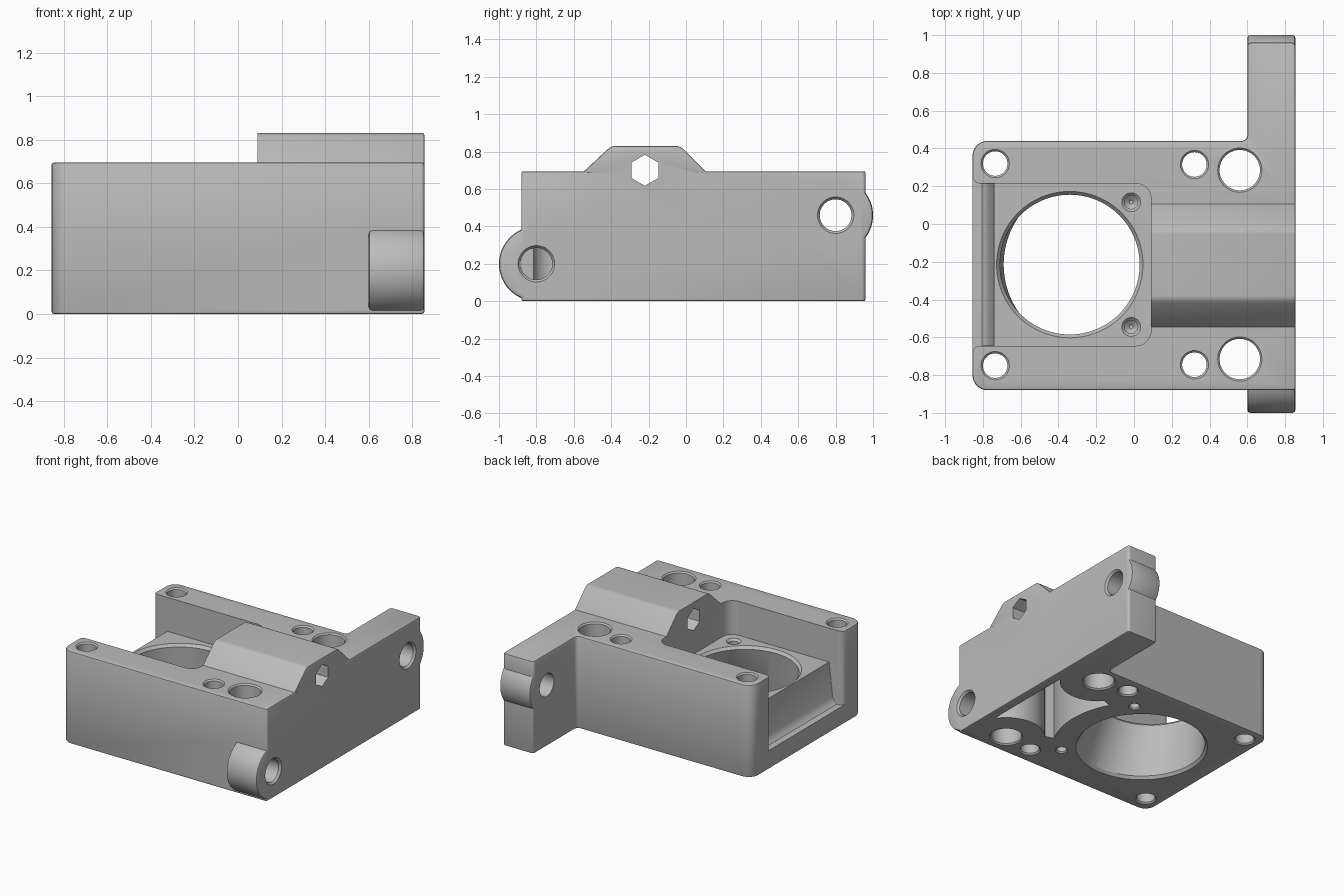
import bpy, bmesh, math
from mathutils import Vector

old = bpy.data.objects.get("Cube")
if old:
    bpy.data.objects.remove(old, do_unlink=True)

grey = bpy.data.materials.new("plain grey")
grey.use_nodes = True
colour = (0.5, 0.5, 0.5, 1)
grey.diffuse_color = colour
grey.node_tree.nodes["Principled BSDF"].inputs["Base Color"].default_value = colour


def rounded(corners, steps=8):
    """Outline from (a, b, radius) corners, each rounded by an arc."""
    out = []
    n = len(corners)
    for i, (a, b, r) in enumerate(corners):
        p = Vector((a, b))
        if r == 0:
            out.append((a, b))
            continue
        u = (Vector(corners[i - 1][:2]) - p).normalized()
        v = (Vector(corners[(i + 1) % n][:2]) - p).normalized()
        half = u.angle(v) / 2
        centre = p + (u + v).normalized() * r / math.sin(half)
        s = p + u * r / math.tan(half) - centre
        e = p + v * r / math.tan(half) - centre
        sweep = s.angle_signed(e)
        for k in range(steps + 1):
            t = -sweep * k / steps
            out.append((centre.x + s.x * math.cos(t) - s.y * math.sin(t),
                        centre.y + s.x * math.sin(t) + s.y * math.cos(t)))
    return out


def circle(a, b, r, n=48, start=0.0):
    return [(a + r * math.cos(start + math.tau * k / n),
             b + r * math.sin(start + math.tau * k / n)) for k in range(n)]


def loft(name, rings, axis="z"):
    """Closed solid through (level, outline) rings stacked along an axis."""
    bm = bmesh.new()
    loops = []
    for level, pts in rings:
        loops.append([bm.verts.new((level, a, b) if axis == "x" else (a, b, level))
                      for a, b in pts])
    n = len(loops[0])
    for lo, hi in zip(loops, loops[1:]):
        for k in range(n):
            j = (k + 1) % n
            bm.faces.new((lo[k], lo[j], hi[j], hi[k]))
    bm.faces.new(loops[0][::-1])
    bm.faces.new(loops[-1])
    bmesh.ops.recalc_face_normals(bm, faces=bm.faces)
    mesh = bpy.data.meshes.new(name)
    bm.to_mesh(mesh)
    bm.free()
    mesh.materials.append(grey)
    ob = bpy.data.objects.new(name, mesh)
    bpy.context.collection.objects.link(ob)
    return ob


def apply(ob, mod):
    bpy.context.view_layer.objects.active = ob
    bpy.ops.object.modifier_apply(modifier=mod.name)


def bevel(ob, width, segments=2):
    mod = ob.modifiers.new("edge", "BEVEL")
    mod.width, mod.segments = width, segments
    mod.limit_method, mod.angle_limit = "ANGLE", math.radians(50)
    apply(ob, mod)
    return ob


def combine(tool, operation):
    mod = housing.modifiers.new("join", "BOOLEAN")
    mod.operation, mod.solver, mod.object = operation, "EXACT", tool
    apply(housing, mod)
    bpy.data.objects.remove(tool, do_unlink=True)


def cut(name, rings, axis="z"):
    combine(loft(name, rings, axis), "DIFFERENCE")


RIGHT, FLOOR, TOP = 0.855, 0.44, 0.695

# Main block with its rear arm
housing = bevel(loft("housing", [(level, rounded([
    (-RIGHT, -0.88, 0.08), (RIGHT, -0.88, 0.015), (RIGHT, 0.96, 0.02),
    (0.6, 0.96, 0.02), (0.6, 0.44, 0.03), (-RIGHT, 0.44, 0.08)]))
    for level in (0, TOP)]), 0.01)

# Raised ridge over the cross bore
ridge = rounded([(-0.5, 0.4, 0), (0.06, 0.4, 0), (0.06, 0.68, 0), (0.11, 0.69, 0),
                 (-0.03, 0.83, 0.06), (-0.4, 0.83, 0.06), (-0.55, 0.69, 0),
                 (-0.5, 0.68, 0)])
combine(bevel(loft("ridge", [(0.04, ridge), (RIGHT, ridge)], "x"), 0.008), "UNION")

# Round side bosses and their blind bores
for y, z in ((-0.8, 0.2), (0.8, 0.46)):
    outline = circle(y, z, 0.2, 64)
    combine(bevel(loft("side_boss", [(0.6, outline), (RIGHT, outline)], "x"), 0.015), "UNION")
    cut("side_bore", [(0.6, circle(y, z, 0.085)), (0.84, circle(y, z, 0.085)),
                      (0.87, circle(y, z, 0.11))], "x")


# Open pocket: flared mouth, sloping step down to the lip, rim chamfer
def pocket(wall, r, grow=0.0):
    lo, hi = -0.645 - grow, 0.215 + grow
    mouth = -RIGHT - 0.001
    return rounded([(-1, hi + 0.1, 0), (mouth, hi + 0.1, 0), (mouth, hi, 0.04),
                    (wall, hi, r), (wall, lo, r), (mouth, lo, 0.04),
                    (mouth, lo - 0.1, 0), (-1, lo - 0.1, 0)])


cut("pocket", [(z, pocket(wall, r)) for z, wall, r in (
    (0.14, -0.805, 0.005), (0.155, -0.785, 0.005), (0.19, -0.77, 0.005),
    (FLOOR, -0.74, 0.005), (FLOOR, 0.09, 0.08), (1, 0.09, 0.08))])

# Large tapered opening, offset between top and bottom, with rim chamfers
cut("tapered_opening", [
    (-0.02, circle(-0.25, -0.215, 0.475, 96)), (0.02, circle(-0.25, -0.215, 0.44, 96)),
    (FLOOR - 0.02, circle(-0.34, -0.215, 0.37, 96)),
    (FLOOR + 0.02, circle(-0.34, -0.215, 0.405, 96))])

# Vertical through bores
for x, front, back, r in ((-0.735, -0.75, 0.32, 0.065), (0.32, -0.745, 0.315, 0.065),
                          (0.56, -0.715, 0.285, 0.107)):
    for y in (front, back):
        wide, tight = circle(x, y, r + 0.02), circle(x, y, r)
        cut("through_bore", [(-0.01, wide), (0.01, tight),
                             (TOP - 0.01, tight), (TOP + 0.01, wide)])

# Blind screw holes above and below, on either side of the opening
for side in (-1, 1):
    y = -0.215 + side * 0.33
    cut("top_screw_hole", [(0.29, circle(-0.015, y, 0.01)), (0.31, circle(-0.015, y, 0.035)),
                           (FLOOR - 0.015, circle(-0.015, y, 0.035)),
                           (FLOOR + 0.01, circle(-0.015, y, 0.06))])
    y = -0.215 + side * 0.395
    cut("bottom_screw_hole", [(-0.01, circle(0.147, y, 0.05)), (0.01, circle(0.147, y, 0.035)),
                              (0.16, circle(0.147, y, 0.035))])

# Hexagonal cross bore
hexagon = circle(-0.22, 0.7, 0.083, 6, math.pi / 2)
cut("hex_bore", [(0, hexagon), (1, hexagon)], "x")


# Underside cavity with concave sides that follow the neighbouring bores
def arc(x, y, r, first, last, n=12):
    return [(x + r * math.cos(math.radians(first + (last - first) * k / n)),
             y + r * math.sin(math.radians(first + (last - first) * k / n)))
            for k in range(n + 1)]


cavity = (arc(-0.25, -0.215, 0.62, 29, -29)
          + arc(0.56, -0.715, 0.27, 138, 32)
          + arc(0.56, 0.285, 0.27, -32, -138))
cut("underside_cavity", [(-0.1, cavity), (0.52, cavity)])

# Smooth round surfaces, keep hard edges
bpy.ops.object.select_all(action="DESELECT")
housing.select_set(True)
bpy.context.view_layer.objects.active = housing
bpy.ops.object.shade_smooth_by_angle(angle=math.radians(30))
